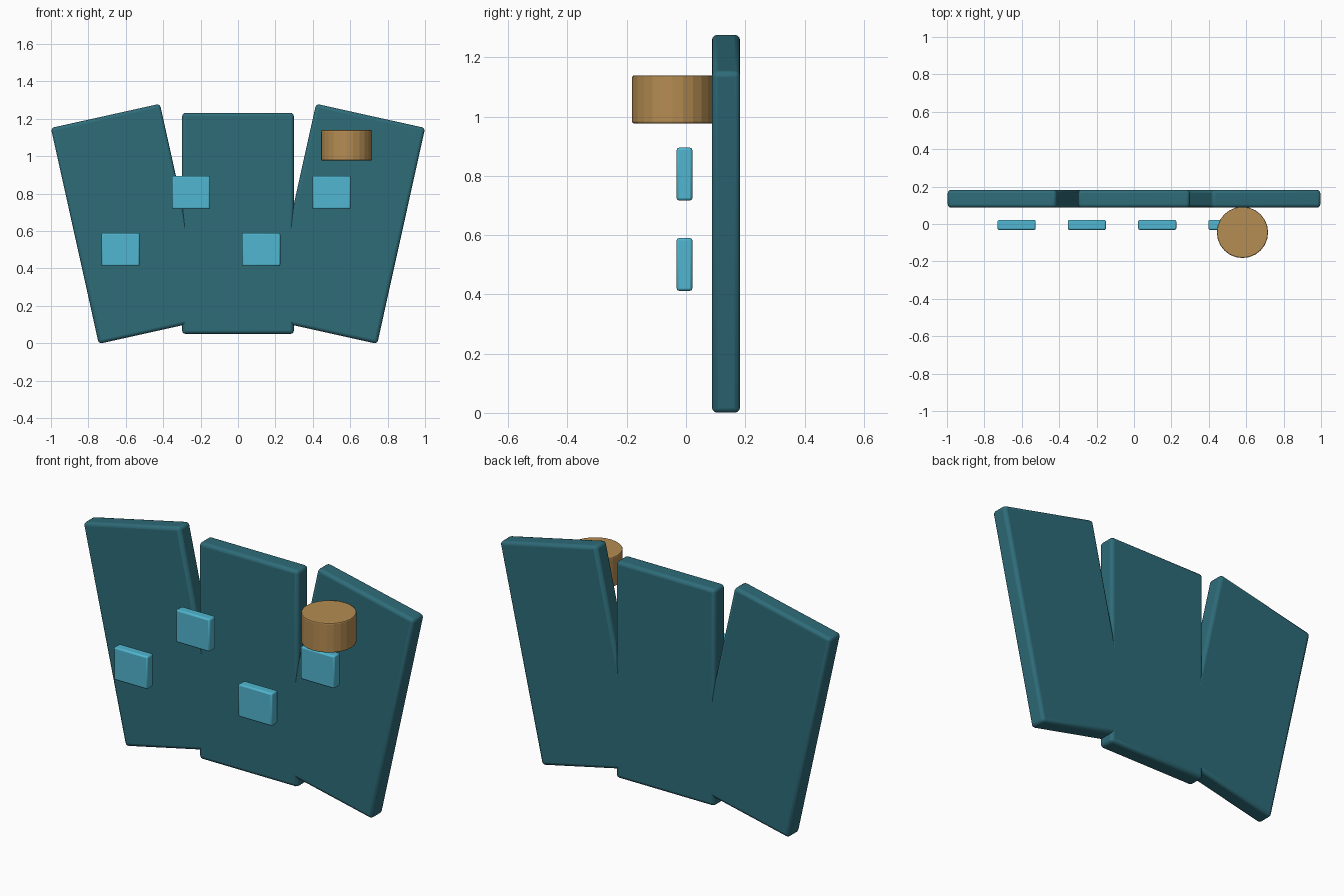
import bpy, math

if "Cube" in bpy.data.objects:
    bpy.data.objects.remove(bpy.data.objects["Cube"])


def material(name, rgb):
    m = bpy.data.materials.new(name)
    # sRGB 0-255 to linear
    lin = [((c / 255 + 0.055) / 1.055) ** 2.4 for c in rgb]
    m.diffuse_color = (*lin, 1)
    m.use_nodes = True
    m.node_tree.nodes["Principled BSDF"].inputs["Base Color"].default_value = m.diffuse_color
    return m


teal = material("dark teal", (46, 108, 121))
blue = material("light blue", (80, 182, 208))
tan = material("tan wood", (181, 140, 82))


def finish(ob, name, mat, bevel, segments):
    ob.name = name
    ob.data.materials.append(mat)
    mod = ob.modifiers.new("rounded_edges", 'BEVEL')
    mod.width = bevel
    mod.segments = segments
    mod.limit_method = 'ANGLE'
    mod.angle_limit = math.radians(40)


def box(name, loc, size, mat, bevel, segments, tilt=0):
    bpy.ops.mesh.primitive_cube_add(size=1, location=loc)
    ob = bpy.context.object
    ob.scale = size
    bpy.ops.object.transform_apply(location=False, rotation=False, scale=True)
    ob.rotation_euler.y = math.radians(tilt)
    finish(ob, name, mat, bevel, segments)
    bpy.ops.object.shade_smooth_by_angle(angle=math.radians(30))


# Three panels: upright centre and two fanned-out sides
panel = (0.597, 0.095, 1.182)
box("centre_panel", (0, 0.135, 0.641), panel, teal, 0.018, 3)
for side, label in ((-1, "left"), (1, "right")):
    box(label + "_panel", (side * 0.581, 0.135, 0.6385), panel, teal, 0.018, 3, side * 12.5)

# Row of small floating tiles at alternating heights
for i in range(4):
    box(f"tile_{i + 1}", (-0.628 + 0.376 * i, -0.005, 0.806 if i % 2 else 0.501),
        (0.204, 0.053, 0.178), blue, 0.008, 2)

# Round knob in front of the right panel
bpy.ops.mesh.primitive_cylinder_add(vertices=24, radius=0.137, depth=0.162,
                                    location=(0.58, -0.045, 1.058))
finish(bpy.context.object, "round_knob", tan, 0.006, 2)
